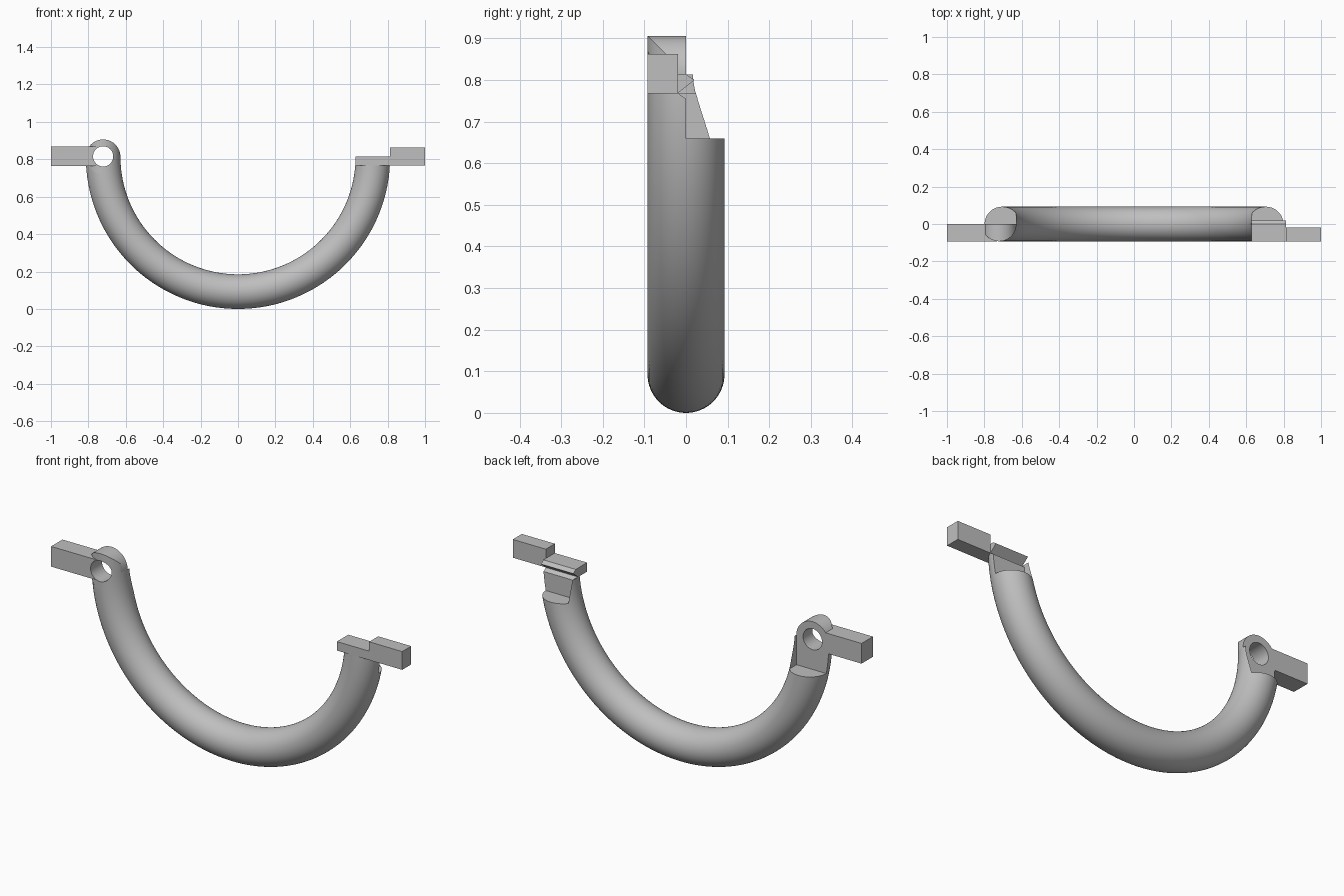
import bpy, bmesh, math
from mathutils import Matrix, Vector

cube = bpy.data.objects.get("Cube")
if cube:
    bpy.data.objects.remove(cube, do_unlink=True)

R, T, CZ = 0.721, 0.0925, 0.8135   # ring radius, tube radius, ring centre height
CUT_Z, INNER = 0.66, 0.63          # height of the lap step, inner limit of the lap
HOLE = 0.054

grey = bpy.data.materials.new("plain grey")
grey.use_nodes = True
grey.diffuse_color = (0.52, 0.52, 0.52, 1)
grey.node_tree.nodes["Principled BSDF"].inputs["Base Color"].default_value = grey.diffuse_color


def finish(name, bm):
    bmesh.ops.recalc_face_normals(bm, faces=bm.faces)
    mesh = bpy.data.meshes.new(name)
    bm.to_mesh(mesh)
    bm.free()
    mesh.materials.append(grey)
    obj = bpy.data.objects.new(name, mesh)
    bpy.context.collection.objects.link(obj)
    return obj


def prism(name, profile, axis, start, end):
    """Extrude a profile along x (profile in y, z) or along y (profile in x, z)."""
    bm = bmesh.new()
    place = (lambda a, b: (start, a, b)) if axis == "x" else (lambda a, b: (a, start, b))
    face = bm.faces.new([bm.verts.new(place(a, b)) for a, b in profile])
    new = bmesh.ops.extrude_face_region(bm, geom=[face])["geom"]
    step = Vector((end - start, 0, 0) if axis == "x" else (0, end - start, 0))
    bmesh.ops.translate(bm, vec=step, verts=[v for v in new if isinstance(v, bmesh.types.BMVert)])
    return finish(name, bm)


def box(name, x, y, z):
    return prism(name, [(x[0], z[0]), (x[1], z[0]), (x[1], z[1]), (x[0], z[1])], "y", *y)


def cylinder(name, radius, centre, depth, lying=False):
    bm = bmesh.new()
    turn = Matrix.Rotation(math.pi / 2, 4, "X") if lying else Matrix()
    bmesh.ops.create_cone(bm, cap_ends=True, segments=64, radius1=radius, radius2=radius,
                          depth=depth, matrix=Matrix.Translation(centre) @ turn)
    return finish(name, bm)


def boolean(obj, cutter, operation="DIFFERENCE", keep=False):
    mod = obj.modifiers.new("cut", "BOOLEAN")
    mod.operation, mod.object, mod.solver = operation, cutter, "EXACT"
    bpy.context.view_layer.objects.active = obj
    bpy.ops.object.modifier_apply(modifier=mod.name)
    if not keep:
        bpy.data.objects.remove(cutter, do_unlink=True)


# Half ring: a circle swept through half a turn
bm = bmesh.new()
bmesh.ops.create_circle(bm, segments=64, radius=T, matrix=Matrix.Translation((-R, 0, CZ)))
bmesh.ops.spin(bm, geom=bm.verts[:] + bm.edges[:], cent=(0, 0, CZ), axis=(0, 1, 0),
               angle=-math.pi, steps=96)
bmesh.ops.holes_fill(bm, edges=[e for e in bm.edges if e.is_boundary])
ring = finish("half_ring", bm)

# Lap steps behind both ends
for side in (-1, 1):
    span = sorted((side * INNER, side * 0.95))
    boolean(ring, box("lap_cutter", span, (0, 0.2), (CUT_Z, 1)))

# Clip end is trimmed flat, with a bevelled groove under the ridge
boolean(ring, box("clip_trim", (0.5, 0.95), (-0.2, 0.2), (0.768, 1)))
boolean(ring, prism("groove_cutter", [(-0.02, 0.769), (0.001, 0.754), (0.001, 0.769)],
                    "x", INNER, 0.9))

# Hinge knuckle: a lying barrel rounded to the width of the tube
knuckle = cylinder("hinge_knuckle", T, (-R, -0.06, CZ), 0.12, lying=True)
boolean(knuckle, cylinder("knuckle_limit", T, (-R, 0, CZ), 0.4), "INTERSECT")

# Hinge tab
hinge_tab = box("hinge_tab", (-1, -R), (-T, 0), (CZ - 0.049, CZ + 0.055))

# Pin hole through everything at the hinge
pin = cylinder("pin_cutter", HOLE, (-R, 0, CZ + 0.002), 0.5, lying=True)
for part in (ring, knuckle, hinge_tab):
    boolean(part, pin, keep=True)
bpy.data.objects.remove(pin, do_unlink=True)

# Clip plate with its snap ridge, and the clip tab
clip_plate = prism("clip_plate", [(-T, 0.768), (-0.02, 0.768), (0.02, 0.8), (0, 0.814), (-T, 0.814)],
                   "x", INNER - 0.002, 0.812)
clip_tab = box("clip_tab", (0.812, 1), (-T, -0.019), (0.768, 0.862))

# Smooth round surfaces, crisp edges
for obj in (ring, knuckle, hinge_tab, clip_plate, clip_tab):
    bpy.ops.object.select_all(action="DESELECT")
    obj.select_set(True)
    bpy.context.view_layer.objects.active = obj
    bpy.ops.object.shade_smooth_by_angle(angle=math.radians(30))
